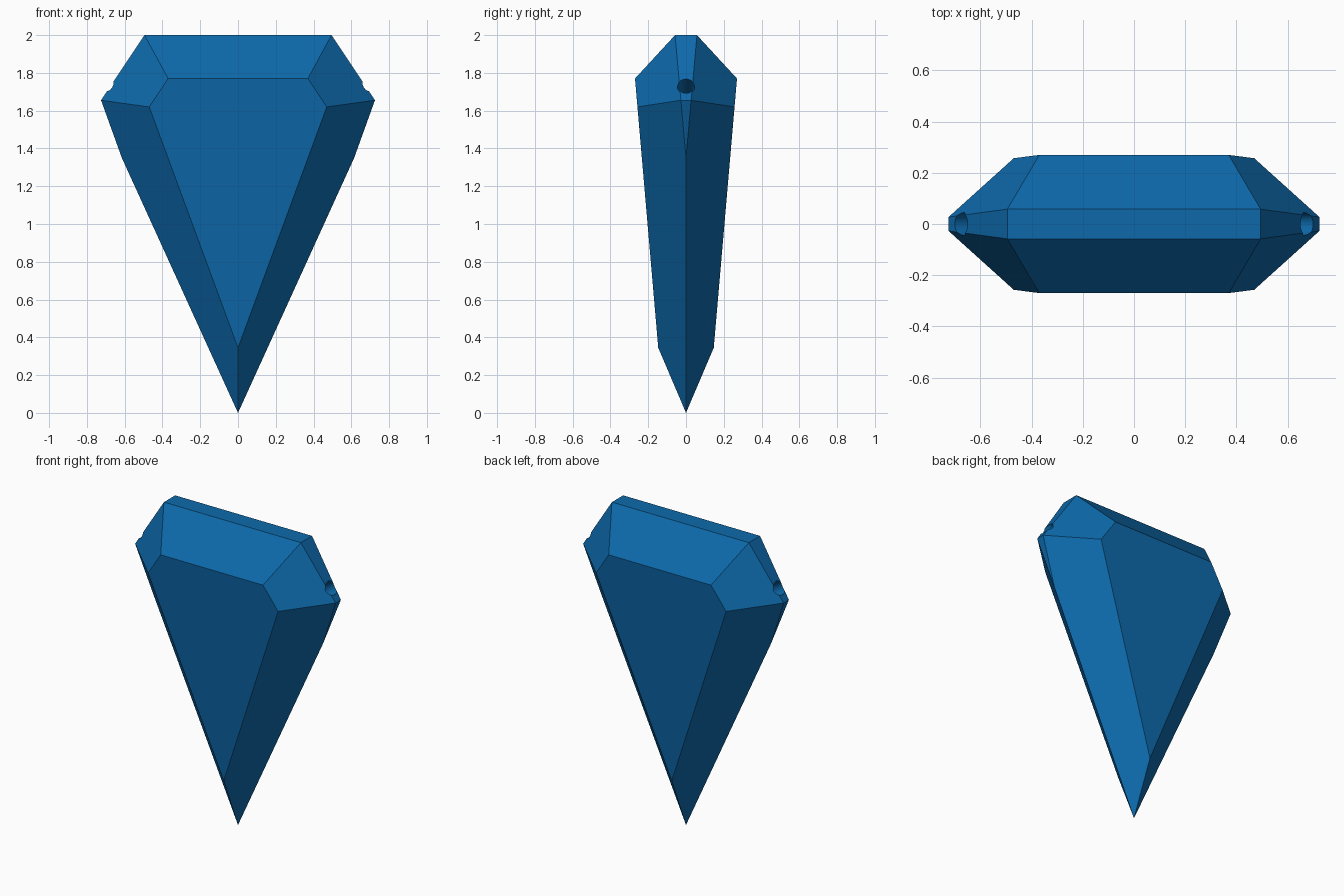
import bpy, bmesh, math
from mathutils import Vector

if "Cube" in bpy.data.objects:
    bpy.data.objects.remove(bpy.data.objects["Cube"])

blue = bpy.data.materials.new("bright blue")
blue.diffuse_color = (0.004, 0.141, 0.407, 1)
blue.use_nodes = True
blue.node_tree.nodes["Principled BSDF"].inputs["Base Color"].default_value = blue.diffuse_color


def add_object(name, bm):
    bmesh.ops.recalc_face_normals(bm, faces=bm.faces[:])
    mesh = bpy.data.meshes.new(name)
    bm.to_mesh(mesh)
    bm.free()
    mesh.materials.append(blue)
    obj = bpy.data.objects.new(name, mesh)
    bpy.context.collection.objects.link(obj)
    return obj


# Faceted gem: corners of one quarter, mirrored in x and y, wrapped by a hull
corners = [
    (0.495, 0.058, 2.0),    # flat crown
    (0.37, 0.27, 1.77),     # upper edge of the large face
    (0.47, 0.257, 1.62),    # shoulder of the large face
    (0.725, 0.027, 1.655),  # outermost point
    (0.615, 0, 1.35),       # side keel
    (0, 0.147, 0.345),      # lower end of the large face
    (0, 0, 0),              # tip
]
points = {(sx * x + 0.0, sy * y + 0.0, z)
          for x, y, z in corners for sx in (-1, 1) for sy in (-1, 1)}
bm = bmesh.new()
for p in sorted(points):
    bm.verts.new(p)
bmesh.ops.convex_hull(bm, input=bm.verts[:])
bmesh.ops.dissolve_limit(bm, angle_limit=math.radians(3),
                         verts=bm.verts[:], edges=bm.edges[:])
gem = add_object("gem", bm)

# Round holes drilled square to the sloping shoulder strips
RADIUS, DEPTH = 0.045, 0.3
for side, label in ((-1, "left"), (1, "right")):
    normal = Vector((side * 0.345, 0, 0.23)).normalized()
    mouth = Vector((side * 0.675, 0, 1.73))
    bm = bmesh.new()
    bmesh.ops.create_cone(bm, cap_ends=True, segments=20, radius1=RADIUS,
                          radius2=RADIUS, depth=2 * DEPTH)
    cutter = add_object(label + "_hole_cutter", bm)
    cutter.rotation_mode = 'QUATERNION'
    cutter.rotation_quaternion = normal.to_track_quat('Z', 'Y')
    cutter.location = mouth
    cutter.hide_render = True
    cutter.display_type = 'WIRE'
    cut = gem.modifiers.new(label + "_hole", 'BOOLEAN')
    cut.operation = 'DIFFERENCE'
    cut.solver = 'EXACT'
    cut.object = cutter

# Apply the cuts and remove the helpers
bpy.context.view_layer.update()
bpy.context.view_layer.objects.active = gem
gem.select_set(True)
for name in [m.name for m in gem.modifiers]:
    bpy.ops.object.modifier_apply(modifier=name)
for obj in [o for o in bpy.data.objects if o.name.endswith("_cutter")]:
    bpy.data.objects.remove(obj)

# Crisp facets, smooth hole walls
bpy.ops.object.shade_smooth_by_angle(angle=math.radians(20))
